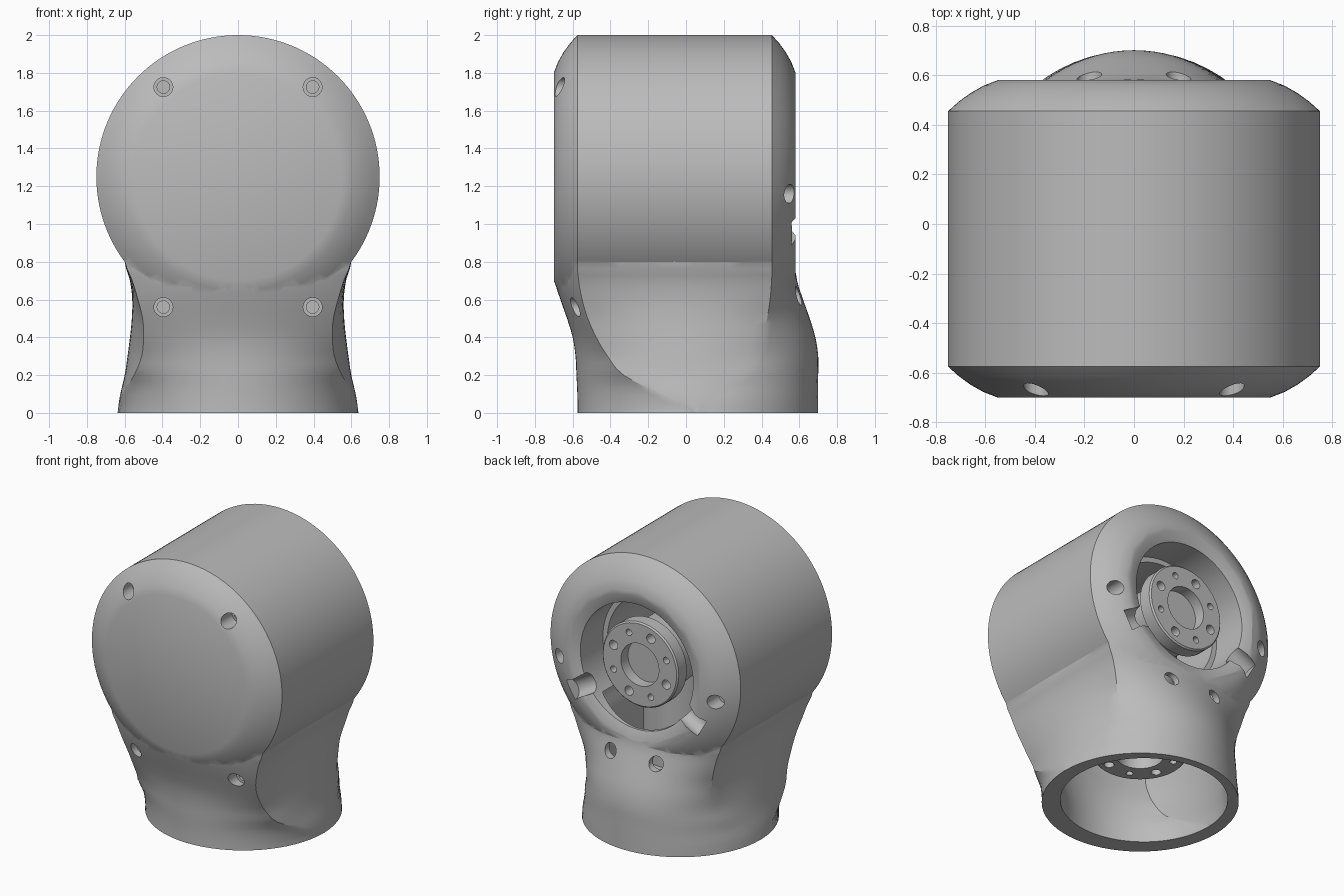
import bpy, bmesh, math
from mathutils import Vector

cube = bpy.data.objects.get("Cube")
if cube:
    bpy.data.objects.remove(cube)

grey = bpy.data.materials.new("housing grey")
grey.use_nodes = True
COLOR = (0.5, 0.5, 0.5, 1)
grey.diffuse_color = COLOR
grey.node_tree.nodes["Principled BSDF"].inputs["Base Color"].default_value = COLOR


def skin(name, rings):
    """Closed solid skinned through equal-length rings of points."""
    bm = bmesh.new()
    loops = [[bm.verts.new(p) for p in ring] for ring in rings]
    for a, b in zip(loops, loops[1:]):
        n = len(a)
        for i in range(n):
            j = (i + 1) % n
            bm.faces.new((a[i], a[j], b[j], b[i]))
    bm.faces.new(loops[0])
    bm.faces.new(loops[-1])
    bmesh.ops.recalc_face_normals(bm, faces=bm.faces)
    mesh = bpy.data.meshes.new(name)
    bm.to_mesh(mesh)
    bm.free()
    mesh.materials.append(grey)
    obj = bpy.data.objects.new(name, mesh)
    bpy.context.collection.objects.link(obj)
    return obj


def lathe(name, profile, axis, origin=(0, 0, 0), sides=32):
    """Revolve (distance along axis, radius) points about an axis."""
    turn = Vector(axis).to_track_quat('Z', 'Y')
    angles = [math.tau * i / sides for i in range(sides)]
    rings = []
    for along, r in profile:
        rings.append([turn @ Vector((r * math.cos(t), r * math.sin(t), along)) + Vector(origin)
                      for t in angles])
    return skin(name, rings)


def combine(target, other, operation):
    mod = target.modifiers.new("combine", 'BOOLEAN')
    mod.operation = operation
    mod.solver = 'EXACT'
    mod.object = other
    bpy.context.view_layer.objects.active = target
    bpy.ops.object.modifier_apply(modifier=mod.name)
    bpy.data.objects.remove(other)


def cut(target, profile, axis, origin=(0, 0, 0), sides=32):
    combine(target, lathe("cutter", profile, axis, origin, sides), 'DIFFERENCE')


def arc(half, height, steps):
    """Points (along, out) of a circular arc on a chord; the last end is left out."""
    height = max(height, 0.0005)
    radius = (half * half + height * height) / (2 * height)
    a = 2 * math.atan(height / half)
    return [(radius * math.sin(a * t), radius * (math.cos(a * t) - math.cos(a)))
            for t in (2 * i / steps - 1 for i in range(steps))]


def neck_ring(z, seam_x, side_x, front, front_seam, back_seam, back):
    mid, half = (front_seam + back_seam) / 2, (back_seam - front_seam) / 2
    side = arc(half, side_x - seam_x, 14)
    pts = [(u, front_seam - v, z) for u, v in arc(seam_x, front_seam - front, 32)]
    pts += [(seam_x + v, mid + u, z) for u, v in side]
    pts += [(-u, back_seam + v, z) for u, v in arc(seam_x, back - back_seam, 32)]
    pts += [(-seam_x - v, mid - u, z) for u, v in side]
    return pts


def smooth_rows(rows, steps=3):
    """Catmull-Rom interpolation of the section table."""
    out = []
    for i in range(len(rows) - 1):
        four = list(zip(rows[max(i - 1, 0)], rows[i], rows[i + 1],
                        rows[min(i + 2, len(rows) - 1)]))
        for s in range(steps):
            t = s / steps
            out.append([b + t / 2 * (c - a + t * (2 * a - 5 * b + 4 * c - d
                        + t * (3 * (b - c) + d - a))) for a, b, c, d in four])
    return out + [rows[-1]]


Y, Z = (0, 1, 0), (0, 0, 1)
HUB = 1.25

# Horizontal drum with rounded shoulders at both ends
shoulder = [(0, .55), (.022, .607), (.052, .66), (.087, .708), (.125, .75)]
outline = [(-.7 + d, r) for d, r in shoulder] + [(.58 - d, r) for d, r in reversed(shoulder)]
housing = lathe("housing", outline, Y, (0, 0, HUB), 128)

# Neck sections: height, seam x, side x, front, front seam, back seam, back
sections = [
    (0, .636, .6375, -.575, .055, .07, .7),
    (.09, .615, .625, -.575, -.12, .15, .7),
    (.2, .55, .6, -.58, -.33, .33, .7),
    (.3, .51, .585, -.585, -.415, .385, .7),
    (.4, .5, .572, -.6, -.475, .415, .685),
    (.5, .505, .562, -.63, -.52, .43, .655),
    (.6, .53, .56, -.665, -.55, .445, .62),
    (.7, .56, .572, -.695, -.568, .453, .588),
    (.8, .598, .6, -.695, -.575, .455, .575),
    (.95, .6, .602, -.66, -.56, .44, .54),
]
rings = [neck_ring(*row) for row in smooth_rows(sections)]
combine(housing, skin("neck", rings), 'UNION')

# Hollow neck that follows the outside, open at the base
SCALE, PIVOT = .85, .32
hollow = [[(x * SCALE, PIVOT + (y - PIVOT) * SCALE, z) for x, y, z in ring] for ring in rings]
mouth = [(x, y, z - .05) for x, y, z in hollow[0]]
combine(housing, skin("hollow", [mouth] + hollow), 'DIFFERENCE')

# Rear cavity with a bevelled rim and a stepped ledge
cut(housing, [(-.5, .41), (.3, .41), (.301, .445), (.555, .445), (.59, .535)],
    Y, (0, 0, HUB), 96)

for side in (-1, 1):
    # Counterbored screw holes on the front
    for z, floor in ((1.725, -.56), (.56, -.51)):
        cut(housing, [(-.8, .05), (floor, .05)], Y, (side * .395, 0, z))
        cut(housing, [(-.8, .033), (floor + .06, .033)], Y, (side * .395, 0, z))
    # Screw holes on the back
    cut(housing, [(.5, .05), (.8, .05)], Y, (side * .18, 0, .62))
    cut(housing, [(.44, .05), (.8, .05)], Y, (side * .615, 0, 1.16))
    # Radial notches in the rear rim
    cut(housing, [(.36, .07), (.6, .07)], (side * .86, 0, -.5), (0, .55, HUB))


def flange(name, axis, origin):
    """Drilled output disc, face at the origin, looking along the axis."""
    disc = lathe(name, [(-.1, .3), (-.01, .3), (0, .29)], axis, origin, 64)
    cut(disc, [(-.2, .15), (.1, .15)], axis, origin, 48)
    turn = Vector(axis).to_track_quat('Z', 'Y')
    for i in range(8):
        t = math.tau * (i + .5) / 8
        spot = turn @ Vector((.225 * math.cos(t), .225 * math.sin(t), 0)) + Vector(origin)
        r = .033 if i % 2 else .023
        cut(disc, [(-.2, r), (.1, r)], axis, spot, 20)
    return disc


# Drives inside the housing and their flanges
parts = [
    housing,
    flange("rear_flange", Y, (0, .52, HUB)),
    flange("base_flange", (0, 0, -1), (0, .06, .34)),
    lathe("rear_drive", [(-.51, .24), (.44, .24)], Y, (0, 0, HUB), 64),
    lathe("base_drive", [(.42, .24), (1.1, .24)], Z, (0, .06, 0), 64),
]

# Smooth shading with crisp edges
bpy.ops.object.select_all(action='DESELECT')
for part in parts:
    part.select_set(True)
bpy.context.view_layer.objects.active = housing
bpy.ops.object.shade_smooth_by_angle(angle=math.radians(24))
